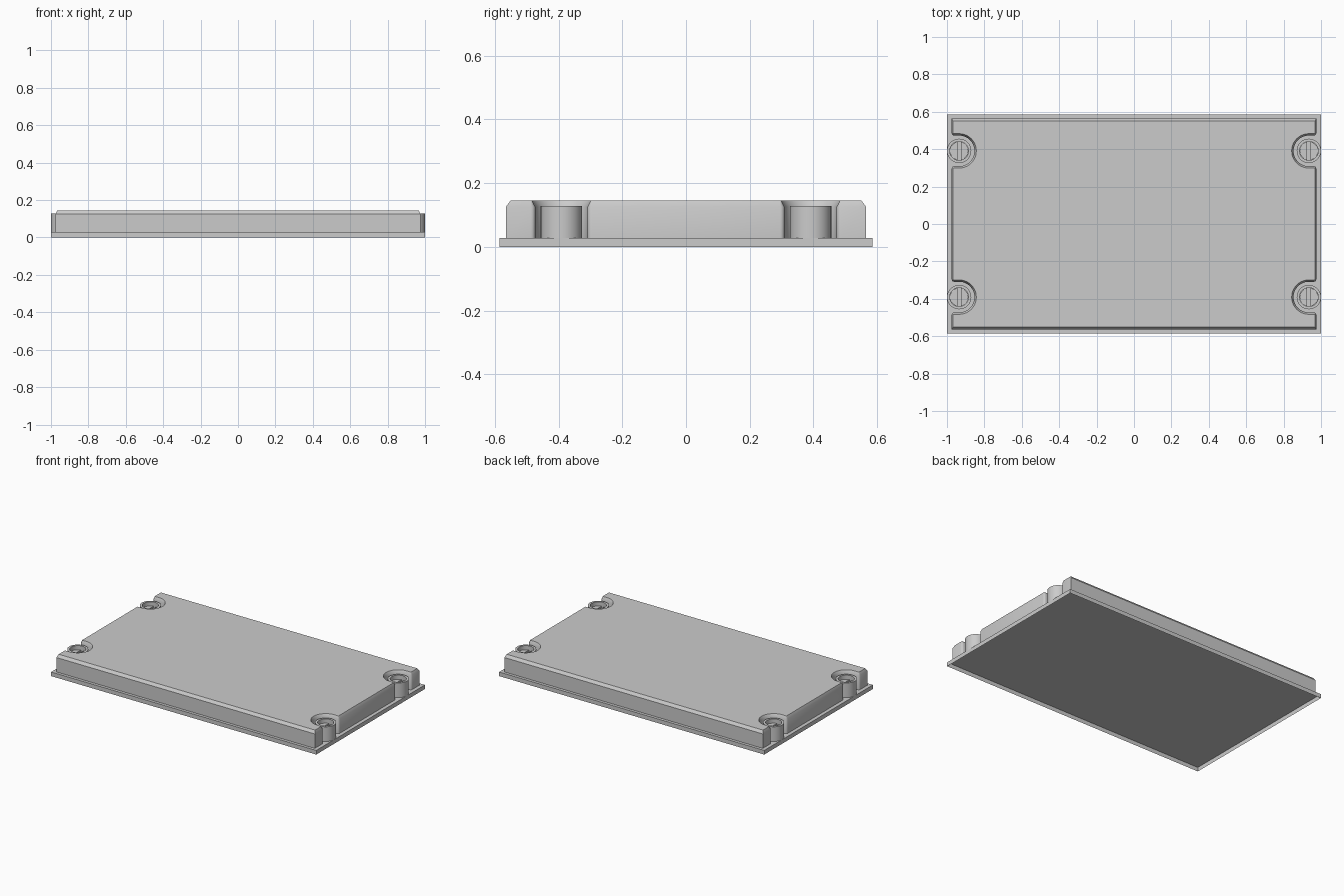
import bpy, bmesh, math
from math import cos, sin, radians

if "Cube" in bpy.data.objects:
    bpy.data.objects.remove(bpy.data.objects["Cube"])

grey = bpy.data.materials.new("light_grey")
grey.diffuse_color = (0.6, 0.6, 0.6, 1)
grey.use_nodes = True
grey.node_tree.nodes["Principled BSDF"].inputs["Base Color"].default_value = grey.diffuse_color

HX, HY = 0.975, 0.565          # cover half sizes
SX, SY = 0.935, 0.391          # screw centre
NOTCH, FILLET = 0.082, 0.014
PLATE = 0.028                  # height of the plate's top


def finish(name, bm, smooth=True):
    me = bpy.data.meshes.new(name)
    bm.to_mesh(me)
    bm.free()
    me.materials.append(grey)
    ob = bpy.data.objects.new(name, me)
    bpy.context.collection.objects.link(ob)
    if smooth:
        bpy.ops.object.select_all(action='DESELECT')
        ob.select_set(True)
        bpy.context.view_layer.objects.active = ob
        bpy.ops.object.shade_smooth_by_angle(angle=radians(30))
    return ob


def loft(bm, rings):
    """Join counter-clockwise rings of 3D points with quads and cap the top."""
    vs = [[bm.verts.new(p) for p in r] for r in rings]
    n = len(vs[0])
    for a, b in zip(vs, vs[1:]):
        for i in range(n):
            j = (i + 1) % n
            bm.faces.new((a[i], a[j], b[j], b[i]))
    bm.faces.new(vs[-1])


def arc(cx, cy, r, a0, a1, n):
    return [(cx + r * cos(radians(a0 + (a1 - a0) * i / n)),
             cy + r * sin(radians(a0 + (a1 - a0) * i / n))) for i in range(n + 1)]


def cover_outline(dx, dy, dn):
    """Notched rectangle, inset by dx and dy, with the notches grown by dn."""
    r = FILLET - dn
    fx = HX - dx - r
    q = arc(fx, SY - NOTCH - FILLET, r, 0, 90, 4)
    q += arc(SX, SY, NOTCH + dn, -90, -270, 24)
    q += arc(fx, SY + NOTCH + FILLET, r, -90, 0, 4)
    q.append((HX - dx, HY - dy))
    out = []
    for sx, sy in ((1, 1), (-1, 1), (-1, -1), (1, -1)):
        pts = [(x * sx, y * sy) for x, y in q]
        out += pts if sx * sy > 0 else pts[::-1]
    return out


# base plate: shallow tray, open underneath
bm = bmesh.new()
plate = [(-1, -0.585), (1, -0.585), (1, 0.585), (-1, 0.585)]
loft(bm, [[(x, y, z) for x, y in plate] for z in (0, PLATE)])
finish("base_plate", bm, False)

# raised cover with four notches and a chamfered top edge
bm = bmesh.new()
loft(bm, [[(x, y, z) for x, y in cover_outline(dx, dy, dn)]
          for dx, dy, dn, z in ((0, 0, 0, PLATE), (0, 0, 0, 0.126),
                                (0.008, 0.014, 0.010, 0.145))])
finish("cover", bm)

# screw posts with slotted screw heads sunk in them
for sx in (-1, 1):
    for sy in (-1, 1):
        cx, cy = sx * SX, sy * SY
        tag = ("left" if sx < 0 else "right") + ("_front" if sy < 0 else "_back")
        bm = bmesh.new()
        prof = ((0.065, PLATE), (0.065, 0.128), (0.05, 0.128), (0.05, 0.09))
        loft(bm, [[(x, y, z) for x, y in arc(cx, cy, r, 0, 360, 40)[:-1]]
                  for r, z in prof])
        finish("screw_post_" + tag, bm)

        bm = bmesh.new()
        r, half = 0.049, 0.010
        a = math.degrees(math.acos(half / r))
        for turn in (0, 180):
            seg = arc(cx, cy, r, turn - a, turn + a, 16)
            loft(bm, [[(x, y, z) for x, y in seg] for z in (0.09, 0.1)])
        finish("screw_head_" + tag, bm)
